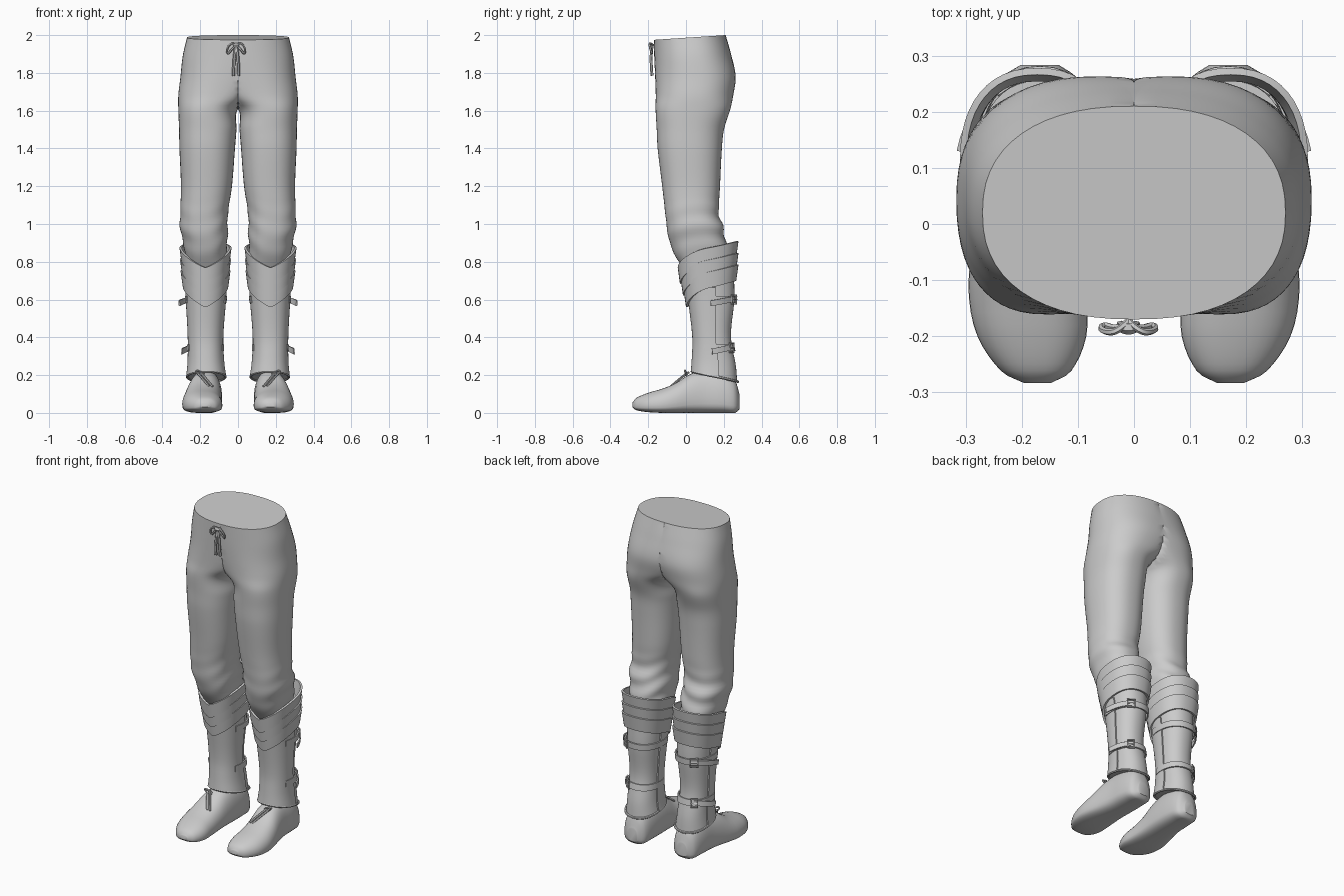
import bpy, bmesh, math
from math import sin, cos, pi, radians

if "Cube" in bpy.data.objects:
    bpy.data.objects.remove(bpy.data.objects["Cube"])

grey = bpy.data.materials.new("plain grey")
grey.use_nodes = True
grey.diffuse_color = (0.6, 0.6, 0.6, 1)
grey.node_tree.nodes["Principled BSDF"].inputs["Base Color"].default_value = (0.6, 0.6, 0.6, 1)


def interp(keys, t):
    """Smooth values along keys sorted by their first entry."""
    t = min(max(t, keys[0][0]), keys[-1][0])
    i = 0
    while i < len(keys) - 2 and t > keys[i + 1][0]:
        i += 1
    a, b = keys[i], keys[i + 1]
    p, n = keys[max(i - 1, 0)], keys[min(i + 2, len(keys) - 1)]
    h = b[0] - a[0]
    u = (t - a[0]) / h
    out = []
    for k in range(1, len(a)):
        m0 = (b[k] - p[k]) / (b[0] - p[0]) * h
        m1 = (n[k] - a[k]) / (n[0] - a[0]) * h
        out.append(a[k] * (2*u**3 - 3*u**2 + 1) + m0 * (u**3 - 2*u**2 + u)
                   + b[k] * (3*u**2 - 2*u**3) + m1 * (u**3 - u**2))
    return out


def power(v, e):
    return math.copysign(abs(v) ** e, v)


def section(keys, z, th, s=1.0, e=0.9):
    """Point on a rounded section; angle 0 is front, a quarter turn is outer."""
    cx, cy, rx, ry = interp(keys, z)
    return cx + s * rx * power(sin(th), e), cy - s * ry * power(cos(th), e)


def finish(ob, mirror, thick=0.0):
    bpy.context.collection.objects.link(ob)
    ob.data.materials.append(grey)
    if thick:
        mod = ob.modifiers.new("thickness", "SOLIDIFY")
        mod.thickness, mod.offset = thick, 0
    if mirror:
        mod = ob.modifiers.new("mirror", "MIRROR")
        mod.merge_threshold = 0.0005
    for other in bpy.context.selected_objects:
        other.select_set(False)
    bpy.context.view_layer.objects.active = ob
    ob.select_set(True)
    bpy.ops.object.convert(target="MESH")
    bpy.ops.object.shade_smooth_by_angle(angle=radians(40))


def surface(name, nu, nv, fn, closed=True, caps=False, thick=0.0, mirror=True):
    """Sheet or tube from fn(u, v); u runs around and v runs along."""
    bm = bmesh.new()
    cols = nu if closed else nu + 1
    rows = [[bm.verts.new(fn(i / nu, j / nv)) for i in range(cols)] for j in range(nv + 1)]
    for j in range(nv):
        for i in range(nu):
            k = (i + 1) % cols
            bm.faces.new((rows[j][i], rows[j][k], rows[j + 1][k], rows[j + 1][i]))
    if caps:
        bm.faces.new(rows[0])
        bm.faces.new(rows[-1])
    bmesh.ops.recalc_face_normals(bm, faces=bm.faces)
    # Drop the wall on the mirror plane
    wall = [f for f in bm.faces if all(v.co.x < 1e-5 for v in f.verts)]
    bmesh.ops.delete(bm, geom=wall, context="FACES")
    me = bpy.data.meshes.new(name)
    bm.to_mesh(me)
    bm.free()
    finish(bpy.data.objects.new(name, me), mirror, thick)


def cord(name, pts, r, mirror=True, cyclic=False):
    cu = bpy.data.curves.new(name, "CURVE")
    cu.dimensions = "3D"
    cu.bevel_depth, cu.bevel_resolution, cu.use_fill_caps = r, 1, True
    sp = cu.splines.new("POLY" if cyclic else "NURBS")
    sp.points.add(len(pts) - 1)
    for p, co in zip(sp.points, pts):
        p.co = (*co, 1)
    sp.use_cyclic_u = cyclic
    if not cyclic:
        sp.order_u, sp.use_endpoint_u, sp.resolution_u = 3, True, 5
    finish(bpy.data.objects.new(name, cu), mirror)


# Trousers: height, centre x, centre y, half width, half depth
LEG = [(0.72, .168, .115, .095, .10), (0.82, .17, .087, .108, .138), (0.90, .173, .063, .116, .148),
       (0.97, .18, .05, .126, .15), (1.05, .18, .033, .126, .142), (1.2, .167, .027, .135, .153),
       (1.4, .163, .02, .147, .17), (1.5, .16, .023, .152, .178), (1.61, .158, .037, .158, .198),
       (1.68, .108, .045, .208, .205), (1.78, .06, .05, .245, .213), (1.9, .012, .035, .28, .203),
       (2.0, 0, .02, .27, .19)]


def trousers(u, v):
    z = 0.72 + 1.28 * v
    th = 2 * pi * u
    fold = max(0, min(1, (1.15 - z) / 0.15)) * (0.6 - 0.4 * cos(th))
    s = 1 + 0.04 * fold * sin(58 * z + 2.2 * sin(th + 0.6) + 1.5 * cos(2 * th))
    x, y = section(LEG, z, th, s, 0.86)
    tilt = max(0, (z - 1.7) / 0.3)
    return max(x, 0), y, z + tilt * (y - 0.21) * 0.066


surface("trousers", 56, 72, trousers, caps=True)

# Waist drawstring: two loops and two hanging ends
for side in (-1, 1):
    cord("drawstring_loop", [(-.01, -.172, 1.945), (-.01 + side * .02, -.195, 1.965),
                             (-.01 + side * .05, -.19, 1.93), (-.01 + side * .045, -.178, 1.895),
                             (-.01 + side * .02, -.188, 1.93), (-.01, -.18, 1.945)], .006, False)
    cord("drawstring_end", [(-.01, -.178, 1.945), (-.01 + side * .012, -.19, 1.9),
                            (-.01 + side * .014, -.18, 1.785)], .008, False)
cord("drawstring_knot", [(-.02, -.182, 1.945), (-.01, -.188, 1.948), (0, -.182, 1.945)], .012, False)

# Boot shaft
SHIN = [(0.16, .168, .153, .098, .118), (0.25, .17, .152, .089, .112), (0.4, .172, .14, .086, .098),
        (0.6, .17, .138, .098, .118), (0.7, .17, .13, .104, .125)]


def hem(th, z):
    """Raise the front of the lower edge."""
    return z + max(0, (0.4 - z) / 0.24) * 0.028 * (1 + cos(th))


def shaft(u, v):
    z = 0.165 + 0.535 * v
    x, y = section(SHIN, z, 2 * pi * u)
    return x, y, hem(2 * pi * u, z)


surface("boot_shaft", 40, 16, shaft, caps=True)


def shin_plate(u, v):
    th, z = radians(-98 + 196 * u), 0.165 + 0.5 * v
    x, y = section(SHIN, z, th, 1.05)
    return x, y, hem(th, z)


surface("shin_plate", 28, 14, shin_plate, closed=False, thick=.008)
ring = [2 * pi * i / 32 for i in range(32)]
cord("shaft_hem", [(*section(SHIN, .165, t, 1.04), hem(t, .165)) for t in ring], .007, cyclic=True)

# Three overlapping pointed knee bands
for n in range(3):
    def knee_band(u, v, n=n):
        th = 2 * pi * u
        rise = 0.07 * (abs(sin(th)) if cos(th) > 0 else 1) + 0.035 * (1 - cos(th))
        z = 0.56 + 0.062 * n + rise + 0.085 * v
        flare = 0.012 * v
        lean = 0.008 * n
        y = 0.133 - lean - (0.127 + lean + flare) * power(cos(th), 0.9)
        return 0.172 + (0.114 + 0.003 * n + flare) * power(sin(th), 0.85), y, z
    surface("knee_band", 48, 4, knee_band, thick=.012)

# Straps with buckles and loose tails
for zs in (0.345, 0.6):
    def strap(u, v):
        z = zs - .018 + .036 * v
        return *section(SHIN, z, radians(65 + 230 * u), 1.09), z

    def tail(u, v):
        z = zs - .015 + .03 * v - .02 * u * u
        return *section(SHIN, z, radians(150 - 62 * u), 1.13 + .33 * u * u), z

    surface("strap", 28, 1, strap, closed=False, thick=.008)
    surface("strap_tail", 10, 1, tail, closed=False, thick=.007)
    corners = [(-11, -.024), (11, -.024), (11, .024), (-11, .024)]
    cord("buckle", [(*section(SHIN, zs, radians(148 + a), 1.16), zs + dz) for a, dz in corners],
         .005, cyclic=True)
    cord("buckle_pin", [(*section(SHIN, zs, radians(148 + a), 1.18), zs) for a in (-11, 0, 11)], .004)

# Shoe: position along y, centre x, half width, underside, top
SHOE = [(-.283, .172, .025, .03, .055), (-.265, .174, .06, .015, .078), (-.2, .182, .097, .004, .106),
        (-.12, .19, .105, 0, .13), (-.05, .188, .101, 0, .16), (.02, .18, .094, 0, .205),
        (.1, .172, .088, 0, .225), (.2, .17, .083, 0, .215), (.26, .169, .068, 0, .175),
        (.283, .168, .035, .02, .10)]


def shoe(u, v):
    y = -0.283 + 0.566 * (0.5 - 0.5 * cos(pi * v))
    cx, hw, low, top = interp(SHOE, y)
    a, h = 2 * pi * u, top - low
    lift = 0.65 * sin(a) if sin(a) > 0 else -0.35 * abs(sin(a)) ** 0.55
    return cx + hw * power(cos(a), 0.8), y, max(0, low + h * (0.35 + lift))


surface("shoe", 36, 32, shoe, caps=True)

# Shoe laces
cord("lace_loop", [(.18, .005, .205), (.22, -.01, .235), (.225, .0, .205), (.18, .0, .2)], .005)
for dx in (0, .018):
    cord("lace_end", [(.2 + dx, .015, .215), (.175 + dx, -.025, .19), (.135 + dx, -.08, .14)], .006)
